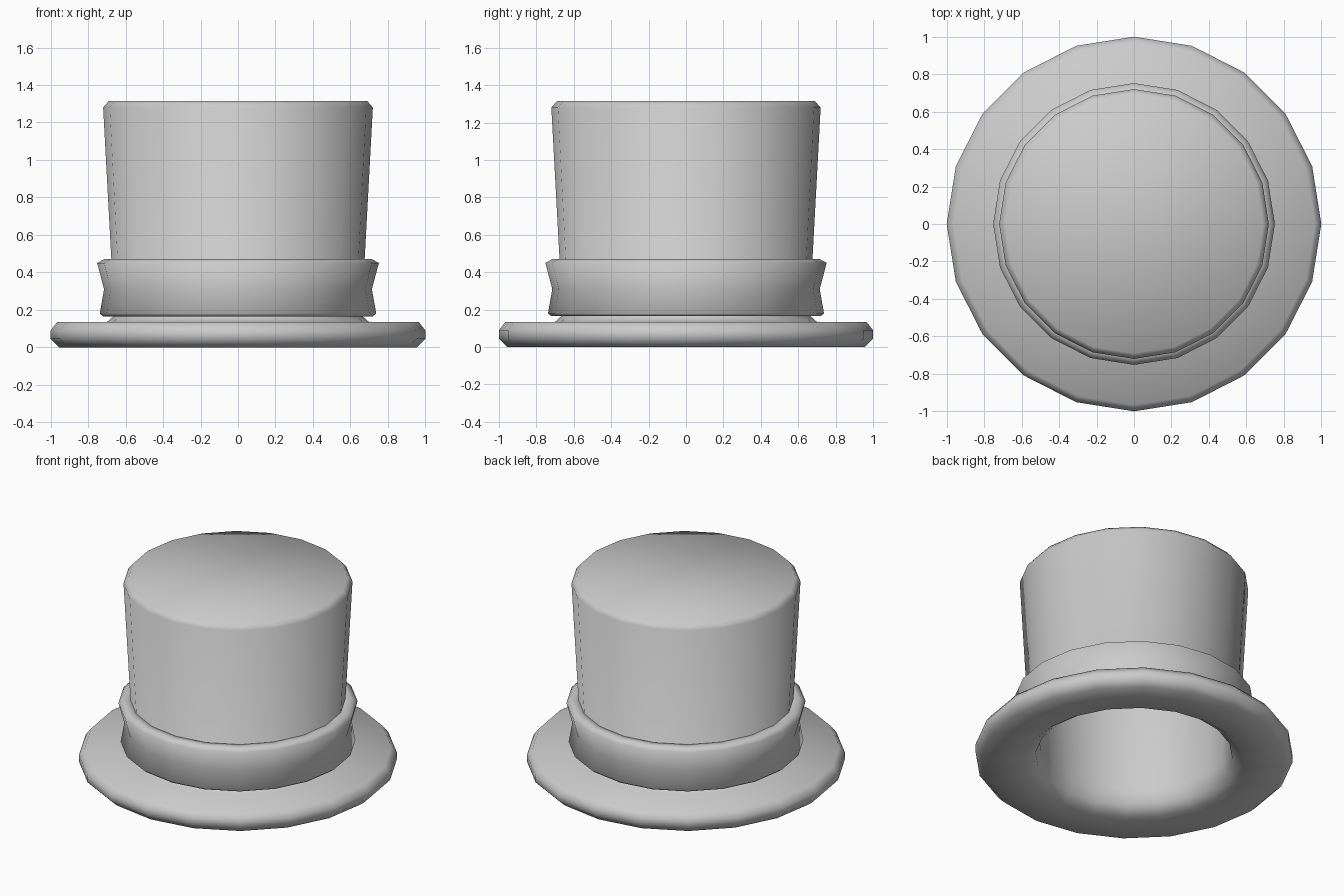
import bpy, bmesh
from math import sin, cos, pi

if "Cube" in bpy.data.objects:
    bpy.data.objects.remove(bpy.data.objects["Cube"])

SIDES = 20


def lathe(name, profile, loop=False):
    """Revolve (radius, z) points around z; open ends get an n-gon cap."""
    bm = bmesh.new()
    rings = [[bm.verts.new((r * cos(2 * pi * i / SIDES), r * sin(2 * pi * i / SIDES), z))
              for i in range(SIDES)] for r, z in profile]
    pairs = list(zip(rings, rings[1:]))
    if loop:
        pairs.append((rings[-1], rings[0]))
    else:
        bm.faces.new(rings[0])
        bm.faces.new(rings[-1])
    for a, b in pairs:
        for i in range(SIDES):
            j = (i + 1) % SIDES
            bm.faces.new((a[i], a[j], b[j], b[i]))
    bmesh.ops.recalc_face_normals(bm, faces=bm.faces[:])
    for f in bm.faces:
        f.smooth = True
    mesh = bpy.data.meshes.new(name)
    bm.to_mesh(mesh)
    bm.free()
    obj = bpy.data.objects.new(name, mesh)
    bpy.context.collection.objects.link(obj)
    return obj


# Hollow crown and brim in one shell: outer top, down, round the brim, up inside
lathe("crown_and_brim", [
    (0.69, 1.315), (0.72, 1.28), (0.66, 0.17), (0.70, 0.135),
    (0.965, 0.135), (1.0, 0.09), (1.0, 0.045), (0.955, 0.0),
    (0.69, 0.0), (0.62, 0.05), (0.60, 0.16),
    (0.655, 1.22), (0.63, 1.25)])

# Waisted ribbon band with bevelled rims
lathe("hat_band", [
    (0.65, 0.165), (0.72, 0.165), (0.738, 0.18), (0.715, 0.31),
    (0.752, 0.45), (0.715, 0.47), (0.665, 0.47)], loop=True)
